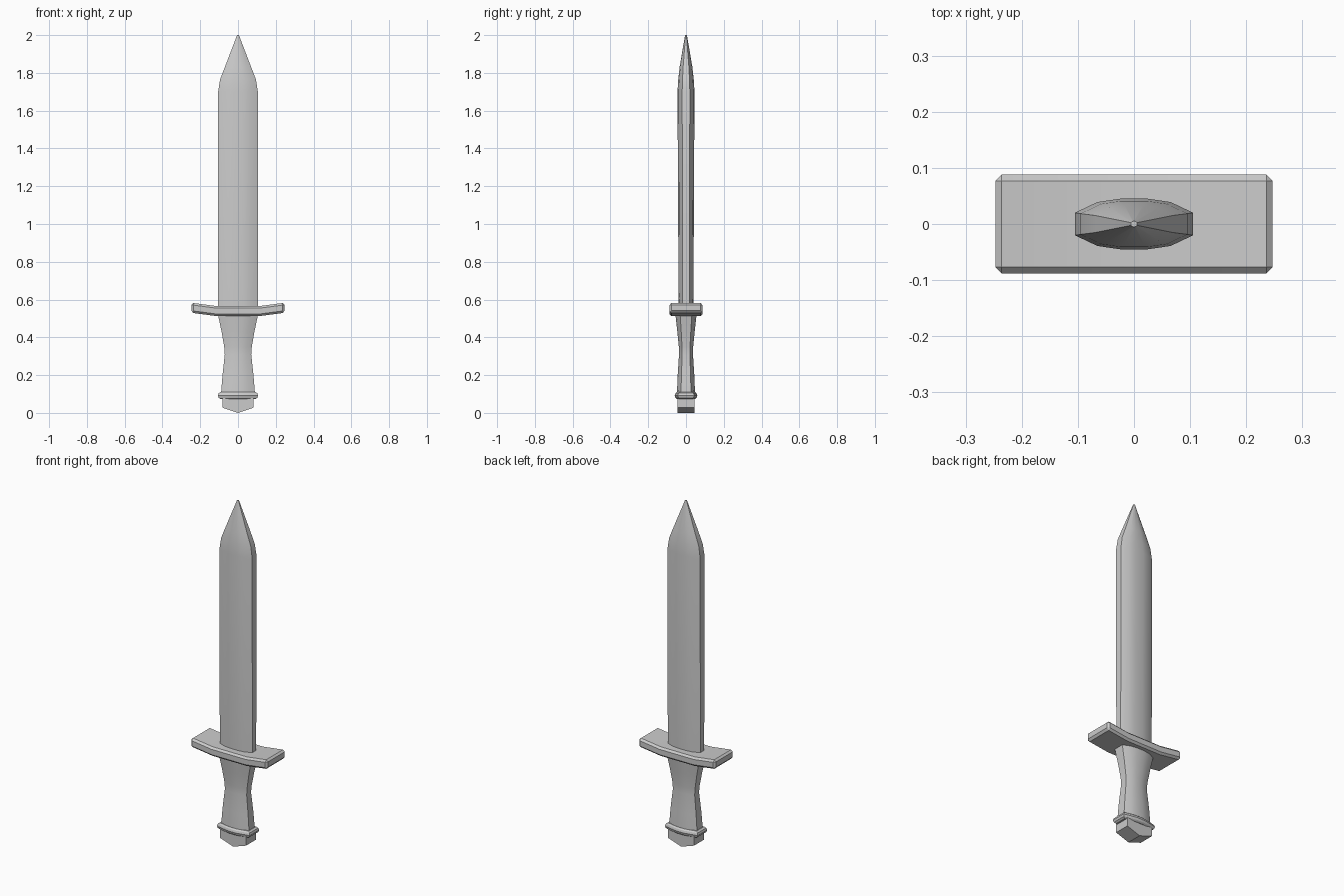
import bpy, bmesh, math

if "Cube" in bpy.data.objects:
    bpy.data.objects.remove(bpy.data.objects["Cube"])

# Quarter of the shared faceted cross-section, as fractions of half width / half depth
QUARTER = [(1.0, 0.45), (0.62, 0.87), (0.24, 1.0)]


def section(hx, hy, side=0.45):
    q = [(hx * x, hy * (side if i == 0 else max(y, side))) for i, (x, y) in enumerate(QUARTER)]
    top = q + [(-x, y) for x, y in reversed(q)]
    return top + [(-x, -y) for x, y in top]


def finish(name, bm, smooth=30):
    bmesh.ops.recalc_face_normals(bm, faces=bm.faces)
    mesh = bpy.data.meshes.new(name)
    bm.to_mesh(mesh)
    bm.free()
    obj = bpy.data.objects.new(name, mesh)
    bpy.context.collection.objects.link(obj)
    bpy.ops.object.select_all(action='DESELECT')
    obj.select_set(True)
    bpy.context.view_layer.objects.active = obj
    bpy.ops.object.shade_smooth_by_angle(angle=math.radians(smooth))
    return obj


def loft(name, levels, side=0.45):
    """Skin a stack of (z, half width, half depth) sections."""
    bm = bmesh.new()
    rings = [[bm.verts.new((x, y, z)) for x, y in section(hx, hy, side)]
             for z, hx, hy in levels]
    for a, b in zip(rings, rings[1:]):
        for i in range(len(a)):
            j = (i + 1) % len(a)
            bm.faces.new((a[i], a[j], b[j], b[i]))
    bm.faces.new(rings[0])
    bm.faces.new(rings[-1])
    return finish(name, bm)


def extrude_y(name, profile, hy, bevel=0):
    """Extrude an x-z outline symmetrically along y."""
    bm = bmesh.new()
    face = bm.faces.new([bm.verts.new((x, -hy, z)) for x, z in profile])
    ext = bmesh.ops.extrude_face_region(bm, geom=[face])['geom']
    moved = [v for v in ext if isinstance(v, bmesh.types.BMVert)]
    bmesh.ops.translate(bm, verts=moved, vec=(0, 2 * hy, 0))
    bmesh.ops.recalc_face_normals(bm, faces=bm.faces)
    if bevel:
        edges = [e for e in bm.edges if e.calc_face_angle(0) > math.radians(40)]
        bmesh.ops.bevel(bm, geom=edges, offset=bevel, segments=1, affect='EDGES')
    return finish(name, bm, 25)


# Blade with tapered point
loft("blade", [(0.54, 0.105, 0.039), (1.70, 0.105, 0.045), (1.765, 0.095, 0.041),
               (1.83, 0.07, 0.034), (2.0, 0.005, 0.005)])

# Crossguard, ends swept upward
lower = [(-0.247, 0.53), (-0.11, 0.512), (0.11, 0.512), (0.247, 0.53)]
upper = [(0.247, 0.583), (0.11, 0.565), (-0.11, 0.565), (-0.247, 0.583)]
extrude_y("crossguard", lower + upper, 0.088, 0.011)

# Waisted grip
loft("grip", [(0.10, 0.09, 0.048), (0.20, 0.082, 0.044), (0.31, 0.07, 0.037),
              (0.35, 0.073, 0.038), (0.43, 0.087, 0.046), (0.52, 0.106, 0.056)], 0.55)

# Rounded collar below the grip
loft("collar", [(0.073, 0.092, 0.048), (0.08, 0.102, 0.056), (0.092, 0.106, 0.06),
                (0.104, 0.102, 0.056), (0.111, 0.092, 0.048)], 0.72)

# Wedge pommel
extrude_y("pommel", [(-0.083, 0.08), (-0.083, 0.028), (0, 0), (0.083, 0.028), (0.083, 0.08)], 0.045)
